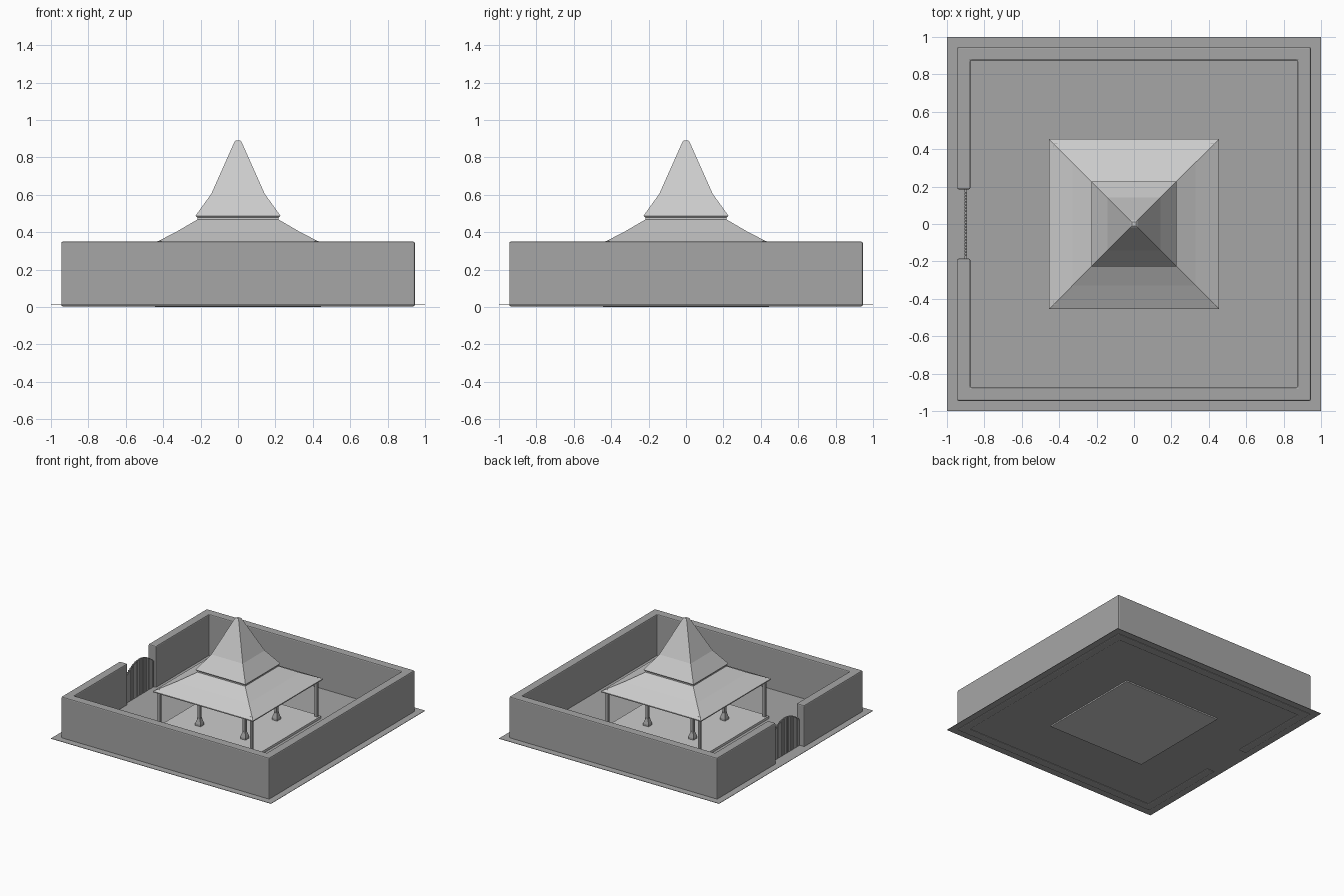
import bpy, bmesh, math

if "Cube" in bpy.data.objects:
    bpy.data.objects.remove(bpy.data.objects["Cube"])


def material(name, v):
    m = bpy.data.materials.new(name)
    m.diffuse_color = (v, v, v, 1)
    m.use_nodes = True
    m.node_tree.nodes["Principled BSDF"].inputs["Base Color"].default_value = m.diffuse_color
    return m


LIGHT, DARK = material("light_grey", 0.8), material("dark_grey", 0.38)


def finish(name, bm, mat, bevel=0, recalc=True):
    if recalc:
        bmesh.ops.recalc_face_normals(bm, faces=bm.faces)
    me = bpy.data.meshes.new(name)
    bm.to_mesh(me)
    bm.free()
    me.materials.append(mat)
    ob = bpy.data.objects.new(name, me)
    bpy.context.collection.objects.link(ob)
    if bevel:
        mod = ob.modifiers.new("bevel", 'BEVEL')
        mod.width, mod.segments = bevel, 2
    return ob


def square_loft(bm, profile, x=0, y=0, closed=False):
    """Stack square rings of (half width, height), capped or looped."""
    rings = [[bm.verts.new((x + sx * w, y + sy * w, z))
              for sx, sy in ((-1, -1), (1, -1), (1, 1), (-1, 1))] for w, z in profile]
    pairs = list(zip(rings, rings[1:]))
    if closed:
        pairs.append((rings[-1], rings[0]))
    else:
        bm.faces.new(rings[0][::-1])
        bm.faces.new(rings[-1])
    for a, b in pairs:
        for i in range(4):
            j = (i + 1) % 4
            bm.faces.new((a[i], a[j], b[j], b[i]))


def box(bm, x0, x1, y0, y1, z0, z1):
    vs = bmesh.ops.create_cube(bm, size=1)["verts"]
    for v in vs:
        v.co = ((x0 + x1) / 2 + v.co.x * (x1 - x0),
                (y0 + y1) / 2 + v.co.y * (y1 - y0),
                (z0 + z1) / 2 + v.co.z * (z1 - z0))


# thin courtyard ground
bm = bmesh.new()
square_loft(bm, [(1, 0.010), (1, 0.013)])
finish("courtyard_ground", bm, DARK)

# boundary wall: one outline with the gate opening on the -x side
bm = bmesh.new()
o, i, g = 0.945, 0.875, 0.185
outline = [(-o, -g), (-o, -o), (o, -o), (o, o), (-o, o), (-o, g),
           (-i, g), (-i, i), (i, i), (i, -i), (-i, -i), (-i, -g)]
face = bm.faces.new([bm.verts.new((x, y, 0.004)) for x, y in outline])
ext = bmesh.ops.extrude_face_region(bm, geom=[face])["geom"]
bmesh.ops.translate(bm, vec=(0, 0, 0.346),
                    verts=[v for v in ext if isinstance(v, bmesh.types.BMVert)])
finish("boundary_wall", bm, DARK, bevel=0.008)

# gate: close-set bars with an arched top, and two rails
bm = bmesh.new()
n = 22
step = 2 * g / n
for k in range(n):
    y = -g + (k + 0.5) * step
    top = 0.22 + 0.09 * (1 - (y / g) ** 2)
    box(bm, -0.905, -0.893, y - step * 0.42, y + step * 0.42, 0.014, top)
for z in (0.05, 0.19):
    box(bm, -0.903, -0.895, -g, g, z, z + 0.016)
finish("gate", bm, DARK)

# pavilion floor
bm = bmesh.new()
square_loft(bm, [(0.445, 0), (0.445, 0.032)])
finish("pavilion_floor", bm, LIGHT)

# slim corner posts and inner pillars on tapered pedestals
corner, inner, pedestal = bmesh.new(), bmesh.new(), bmesh.new()
for sx in (-1, 1):
    for sy in (-1, 1):
        square_loft(corner, [(0.010, 0.03), (0.010, 0.352)], 0.42 * sx, 0.42 * sy)
        square_loft(inner, [(0.011, 0.08), (0.011, 0.465)], 0.205 * sx, 0.205 * sy)
        square_loft(pedestal, [(0.024, 0.03), (0.024, 0.048), (0.013, 0.085),
                               (0.013, 0.094)], 0.205 * sx, 0.205 * sy)
finish("corner_posts", corner, DARK)
finish("inner_pillars", inner, DARK)
finish("pillar_pedestals", pedestal, DARK)

# lower roof: flared hollow skirt with a short neck
bm = bmesh.new()
square_loft(bm, [(0.455, 0.338), (0.33, 0.402), (0.217, 0.468), (0.217, 0.488),
                 (0.205, 0.488), (0.205, 0.460), (0.325, 0.390), (0.455, 0.330)], closed=True)
finish("lower_roof", bm, LIGHT)

# upper roof: steep spire with a kicked-out eave
bm = bmesh.new()
square_loft(bm, [(0.220, 0.480), (0.227, 0.488), (0.143, 0.605), (0.018, 0.885),
                 (0.012, 0.89)])
finish("upper_roof", bm, LIGHT)
